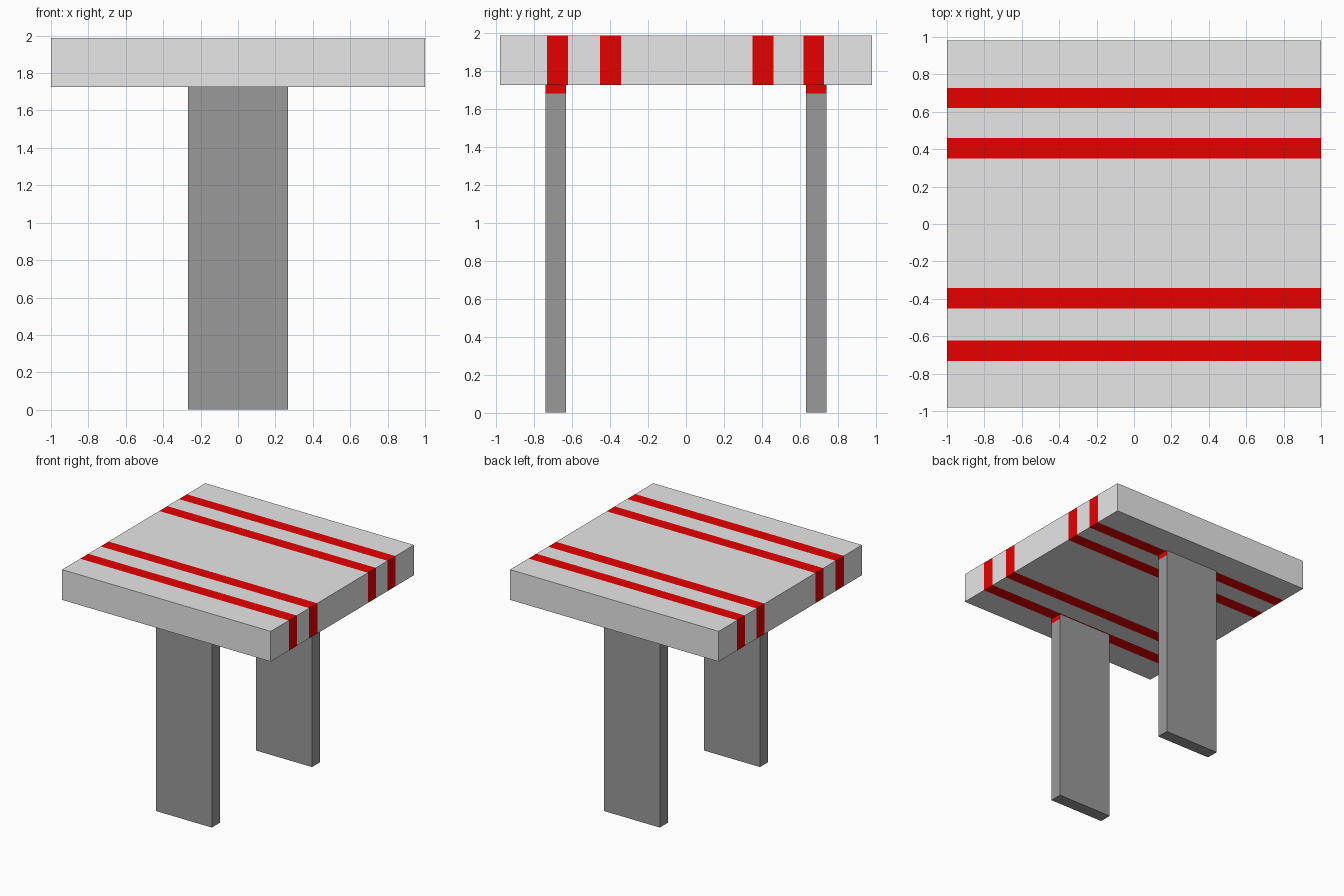
import bpy, bmesh
from mathutils import Vector

if "Cube" in bpy.data.objects:
    bpy.data.objects.remove(bpy.data.objects["Cube"])


def material(name, rgb):
    m = bpy.data.materials.new(name)
    m.diffuse_color = (*rgb, 1)
    m.use_nodes = True
    m.node_tree.nodes["Principled BSDF"].inputs["Base Color"].default_value = m.diffuse_color
    return m


light_grey = material("light_grey", (0.8, 0.8, 0.8))
dark_grey = material("dark_grey", (0.323, 0.323, 0.323))
red = material("red", (0.8, 0.0, 0.0))


def box(name, lo, hi, base, axis, cuts, is_red):
    """Box cut by planes along an axis; faces passing is_red get the red material."""
    bm = bmesh.new()
    bmesh.ops.create_cube(bm, size=1)
    lo, hi = Vector(lo), Vector(hi)
    for v in bm.verts:
        v.co = (lo + hi) / 2 + v.co * (hi - lo)
    normal = Vector((0, 0, 0))
    normal[axis] = 1
    for c in cuts:
        bmesh.ops.bisect_plane(bm, geom=bm.verts[:] + bm.edges[:] + bm.faces[:],
                               plane_co=normal * c, plane_no=normal)
    bm.normal_update()
    for f in bm.faces:
        f.material_index = int(is_red(f.calc_center_median(), f.normal))
    me = bpy.data.meshes.new(name)
    bm.to_mesh(me)
    bm.free()
    me.materials.append(base)
    me.materials.append(red)
    ob = bpy.data.objects.new(name, me)
    bpy.context.collection.objects.link(ob)
    return ob


# Table top with four red stripes wrapping right around it
stripes = [(-0.733, -0.622), (-0.453, -0.343), (0.35, 0.46), (0.62, 0.728)]
box("table_top", (-1, -0.98, 1.725), (1, 0.98, 1.987), light_grey, 1,
    [y for s in stripes for y in s],
    lambda c, n: abs(n.y) < 0.5 and any(a < c.y < b for a, b in stripes))

# Two slab legs with a small red patch at the top of their narrow sides
for name, y in (("front_leg", -0.686), ("back_leg", 0.686)):
    box(name, (-0.268, y - 0.055, 0), (0.268, y + 0.055, 1.73), dark_grey, 2, [1.68],
        lambda c, n: abs(n.x) > 0.5 and c.z > 1.68)
